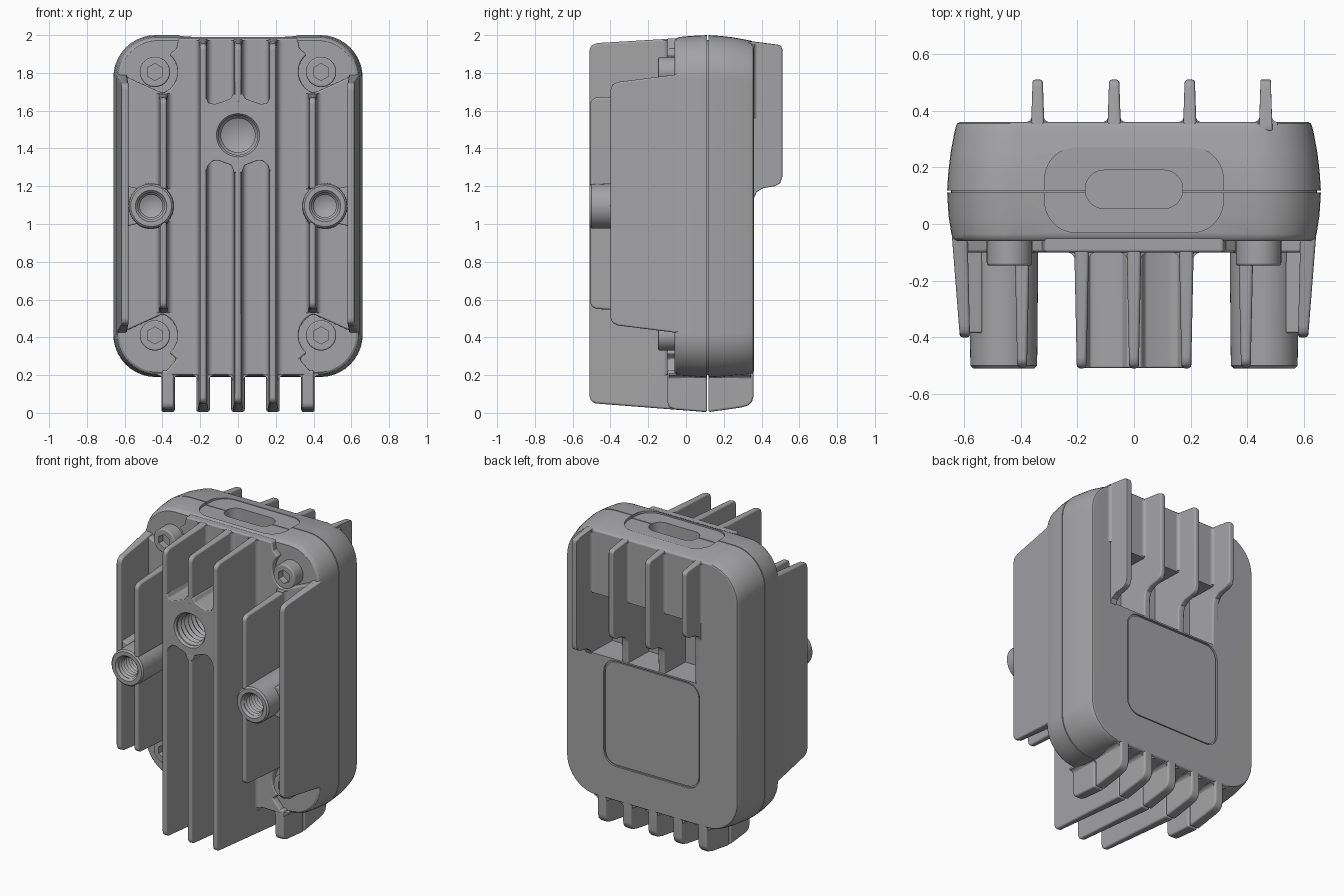
import bpy, bmesh, math

if "Cube" in bpy.data.objects:
    bpy.data.objects.remove(bpy.data.objects["Cube"])

grey = bpy.data.materials.new("dark_grey")
grey.diffuse_color = (.37, .37, .38, 1)
grey.use_nodes = True
grey.node_tree.nodes["Principled BSDF"].inputs["Base Color"].default_value = grey.diffuse_color


def solid(name, loops, bevel=0.0, closed=False):
    """Skin matching point loops; cap the ends unless the skin closes on itself."""
    bm = bmesh.new()
    rows = [[bm.verts.new(p) for p in lp] for lp in loops]
    n = len(rows[0])
    pairs = list(zip(rows, rows[1:] + rows[:1])) if closed else list(zip(rows, rows[1:]))
    for a, b in pairs:
        for i in range(n):
            j = (i + 1) % n
            bm.faces.new((a[i], a[j], b[j], b[i]))
    if not closed:
        bm.faces.new(rows[0])
        bm.faces.new(rows[-1])
    bmesh.ops.remove_doubles(bm, verts=bm.verts, dist=1e-5)
    bmesh.ops.recalc_face_normals(bm, faces=bm.faces)
    me = bpy.data.meshes.new(name)
    bm.to_mesh(me)
    bm.free()
    me.materials.append(grey)
    ob = bpy.data.objects.new(name, me)
    bpy.context.collection.objects.link(ob)
    if bevel:
        m = ob.modifiers.new("Bevel", 'BEVEL')
        m.width, m.segments, m.limit_method = bevel, 3, 'ANGLE'
        m.angle_limit = math.radians(40)
        apply(ob, m)
    return ob


def apply(ob, mod):
    bpy.context.view_layer.objects.active = ob
    bpy.ops.object.modifier_apply(modifier=mod.name)


def cut(targets, cutter):
    for ob in targets:
        m = ob.modifiers.new("Cut", 'BOOLEAN')
        m.operation, m.object, m.solver = 'DIFFERENCE', cutter, 'EXACT'
        apply(ob, m)
    bpy.data.objects.remove(cutter)


def rounded(hw, v0, v1, r, n=10):
    """Rounded rectangle, u in +-hw and v from v0 to v1."""
    pts = []
    for k, (cu, cv) in enumerate([(hw - r, v1 - r), (r - hw, v1 - r), (r - hw, v0 + r), (hw - r, v0 + r)]):
        for i in range(n + 1):
            a = math.pi / 2 * (k + i / n)
            pts.append((cu + r * math.cos(a), cv + r * math.sin(a)))
    return pts


def prism_y(name, pts, y0, y1, bevel=0.0):
    return solid(name, [[(u, y, v) for u, v in pts] for y in (y0, y1)], bevel)


def prism_z(name, pts, z0, z1, bevel=0.0):
    return solid(name, [[(u, v, z) for u, v in pts] for z in (z0, z1)], bevel)


def fin(name, x, pts, w0, w1, y0, y1, bevel=0.012, lean=0.0):
    """Plate with a (y, z) outline whose thickness goes from w0 at y0 to w1 at y1."""
    loops = []
    for s in (-1, 1):
        lp = []
        for y, z in pts:
            t = (y - y0) / (y1 - y0)
            lp.append((x + lean * t + s * (w0 + (w1 - w0) * t) / 2, y, z))
        loops.append(lp)
    return solid(name, loops, bevel)


def flare(w, r, n=6):
    """Concave fillet foot of a fin: lateral u, height v."""
    right = [(w + r, -0.012)]
    for i in range(n + 1):
        a = math.pi * (1.5 - 0.5 * i / n)
        right.append((w + r + r * math.cos(a), r + r * math.sin(a)))
    return right + [(-u, v) for u, v in reversed(right)]


def lathe(name, cx, cz, prof, n=56):
    """Turn an (r, y) outline about the y axis through (cx, cz)."""
    return solid(name, [[(cx + r * math.cos(a), y, cz + r * math.sin(a)) for r, y in prof]
                        for a in (2 * math.pi * i / n for i in range(n))], closed=True)


def thread(r, y0, y1, n, depth=0.014):
    p = (y1 - y0) / n
    return [q for i in range(n) for q in ((r, y0 + i * p), (r - depth, y0 + (i + 0.5) * p))]


def circle(cx, cz, r, n=32, a0=0.0):
    return [(cx + r * math.cos(a0 + 2 * math.pi * i / n), cz + r * math.sin(a0 + 2 * math.pi * i / n)) for i in range(n)]


# two half shells with a seam, and the core behind the seam
def shell(name, secs):
    return solid(name, [[(u, y, v) for u, v in rounded(hw, z0, z1, r)] for y, hw, z0, z1, r in secs])


back = shell("back_shell", [(.118, .66, .19, 2.0, .225), (.18, .656, .192, 1.996, .225), (.25, .648, .197, 1.988, .22),
                            (.32, .635, .203, 1.975, .22), (.345, .629, .207, 1.97, .22), (.355, .624, .212, 1.965, .215),
                            (.36, .615, .22, 1.957, .21)])
front = shell("front_shell", [(.112, .66, .19, 2.0, .225), (.03, .655, .193, 1.996, .225), (-.035, .645, .198, 1.99, .22),
                              (-.052, .638, .204, 1.983, .215), (-.06, .626, .215, 1.972, .205)])
core = prism_y("seam_core", rounded(.647, .2, 1.975, .21), .08, .14)

# raised front plate, cut away around the four screws
SX, SZ = .44, (1.805, .41)
arc = [(SX + .12 * math.cos(a), SZ[0] + .12 * math.sin(a)) for a in (math.radians(130 + 12 * i) for i in range(11))]
upper = [(.315, 1.983), (.325, 1.93)] + arc + [(.615, 1.79)]
lower = [(u, 2.215 - v) for u, v in reversed(upper)]
lower[-1] = (.40, .2)
half = upper + lower
prism_y("front_plate", half + [(-u, v) for u, v in reversed(half)], -.04, -.10, .01)

# top port: shallow oval recess with a slot
cut([front, back], prism_z("oval_cutter", rounded(.315, -.03, .27, .11), 1.981, 2.1))
cut([front, back, core], prism_z("slot_cutter", rounded(.172, .055, .19, .066), 1.88, 2.1))

# back: deep pocket between the fins and a square panel framed by a groove
cut([back], prism_y("pocket_cutter", [(-.33, 1.15), (.46, 1.15), (.46, 1.55), (-.33, 1.55)], .15, .45))
cut([back], prism_y("groove_cutter", rounded(.352, .44, 1.14, .09), .348, .45))
prism_y("back_panel", rounded(.343, .449, 1.131, .082), .33, .355)

# back fins with staggered lower ends
for x, zb in ((.465, 1.19), (.197, 1.34), (-.07, 1.34), (-.34, 1.49)):
    fin("back_fin", x, [(.14, 1.14), (.358, 1.14), (.362, zb - .05), (.375, zb - .02), (.41, zb), (.47, zb + .01),
                        (.498, zb + .025), (.51, zb + .06), (.51, 1.925), (.503, 1.943), (.485, 1.95),
                        (.35, 1.967), (.33, 1.965), (.33, 1.56), (.14, 1.56)], .046, .036, .36, .51, .01)
    prism_z("back_fin_foot", [(x + u, .36 + v) for u, v in flare(.022, .02)], 1.56, 1.95)

# fins under the body, split by the seam
for i in range(-2, 3):
    x = .185 * i
    fin("bottom_fin_back", x, [(.118, .004), (.29, .028), (.33, .04), (.35, .06), (.358, .09), (.358, .26), (.118, .26)],
        .072, .064, .118, .36)
    prism_y("bottom_fin_foot", [(x + u, .2 - v) for u, v in flare(.03, .03)], .118, .345)
    prism_y("bottom_fin_foot", [(x + u, .2 - v) for u, v in flare(.03, .03)], .112, -.09)
    if abs(i) == 2:
        fin("bottom_fin_front", x, [(.112, .004), (-.06, .018), (-.088, .028), (-.098, .055), (-.098, .225), (.112, .225)],
            .072, .064, .112, -.1)

# tall centre fins; the middle one is interrupted by the threaded block
LOW = [(-.51, .085), (-.503, .062), (-.48, .05), (.112, .004), (.112, .25), (-.08, .25)]
TOP = [(-.08, 1.981), (-.47, 1.958), (-.502, 1.945), (-.51, 1.92)]
for x in (-.185, 0, .185):
    outlines = [LOW + TOP] if x else [LOW + [(-.08, 1.31), (-.51, 1.31)], [(-.51, 1.64), (-.08, 1.64)] + TOP]
    for o in outlines:
        fin("centre_fin", x, o, .034, .06, -.51, .112)
    for z0, z1 in ([(.2, 1.972)] if x else [(.2, 1.31), (1.64, 1.972)]):
        prism_z("centre_fin_foot", [(x + u, -.1 - v) for u, v in flare(.023, .03)], z0, z1)

# threaded block in the centre
edge = [(.025, 1.69), (.04, 1.663), (.12, 1.635), (.155, 1.64), (.168, 1.67), (.19, 1.67),
        (.19, 1.28), (.168, 1.28), (.158, 1.31), (.13, 1.335), (.10, 1.335), (.035, 1.31), (.02, 1.27)]
block = prism_y("mount_block", edge + [(-u, v) for u, v in reversed(edge)], -.08, -.508, .006)
cut([block], lathe("block_thread_cutter", 0, 1.47, [(0, -.56), (.115, -.56), (.115, -.509), (.104, -.495)]
                   + thread(.104, -.485, -.26, 6) + [(.1, -.25), (0, -.2)]))

for s in (1, -1):
    # inner and outer side fins
    for z0, z1, o in ((1.185, 1.69, 1), (.53, 1.015, -1)):
        far, near = (z1, z0) if o > 0 else (z0, z1)
        fin("inner_side_fin", s * .395, [(-.08, near), (-.507, near), (-.507, far - .055 * o), (-.5, far - .033 * o),
                                         (-.475, far - .02 * o), (-.08, far)], .034, .052, -.51, -.1)
        prism_z("inner_fin_foot", [(s * .395 + u, -.1 - v) for u, v in flare(.023, .03)], z0, z1)
    fin("outer_side_fin", s * .615, [(-.03, .425), (-.03, 1.805), (-.06, 1.79), (-.36, 1.752), (-.39, 1.738), (-.4, 1.71),
                                     (-.4, .505), (-.39, .477), (-.36, .463), (-.06, .425)],
        .055, .036, -.05, -.4, .01, lean=-s * .018)

    # threaded side boss and the web tying it to the outer fin
    lathe("side_boss", s * .46, 1.095, [(0, -.08), (.122, -.08), (.118, -.5), (.108, -.51), (.083, -.51),
                                        (.07, -.496)] + thread(.072, -.49, -.28, 8, .012) + [(.06, -.27), (0, -.24)])
    prism_y("boss_web", [(s * .535, 1.0), (s * .605, .985), (s * .605, 1.205), (s * .535, 1.19)], -.08, -.385, .008)

    # socket screws in the corner pockets
    for z in SZ:
        head = prism_y("screw_head", circle(s * SX, z, .08, 40), -.05, -.147, .009)
        cut([head], prism_y("hex_cutter", circle(s * SX, z, .045, 6, math.pi / 6), -.2, -.10))

# smooth shading with crisp edges and flat-looking large faces
bpy.ops.object.select_all(action='DESELECT')
for ob in bpy.context.scene.objects:
    ob.select_set(True)
bpy.context.view_layer.objects.active = back
bpy.ops.object.shade_smooth_by_angle(angle=math.radians(32))
for ob in bpy.context.scene.objects:
    ob.modifiers.new("Weighted", 'WEIGHTED_NORMAL').keep_sharp = True
